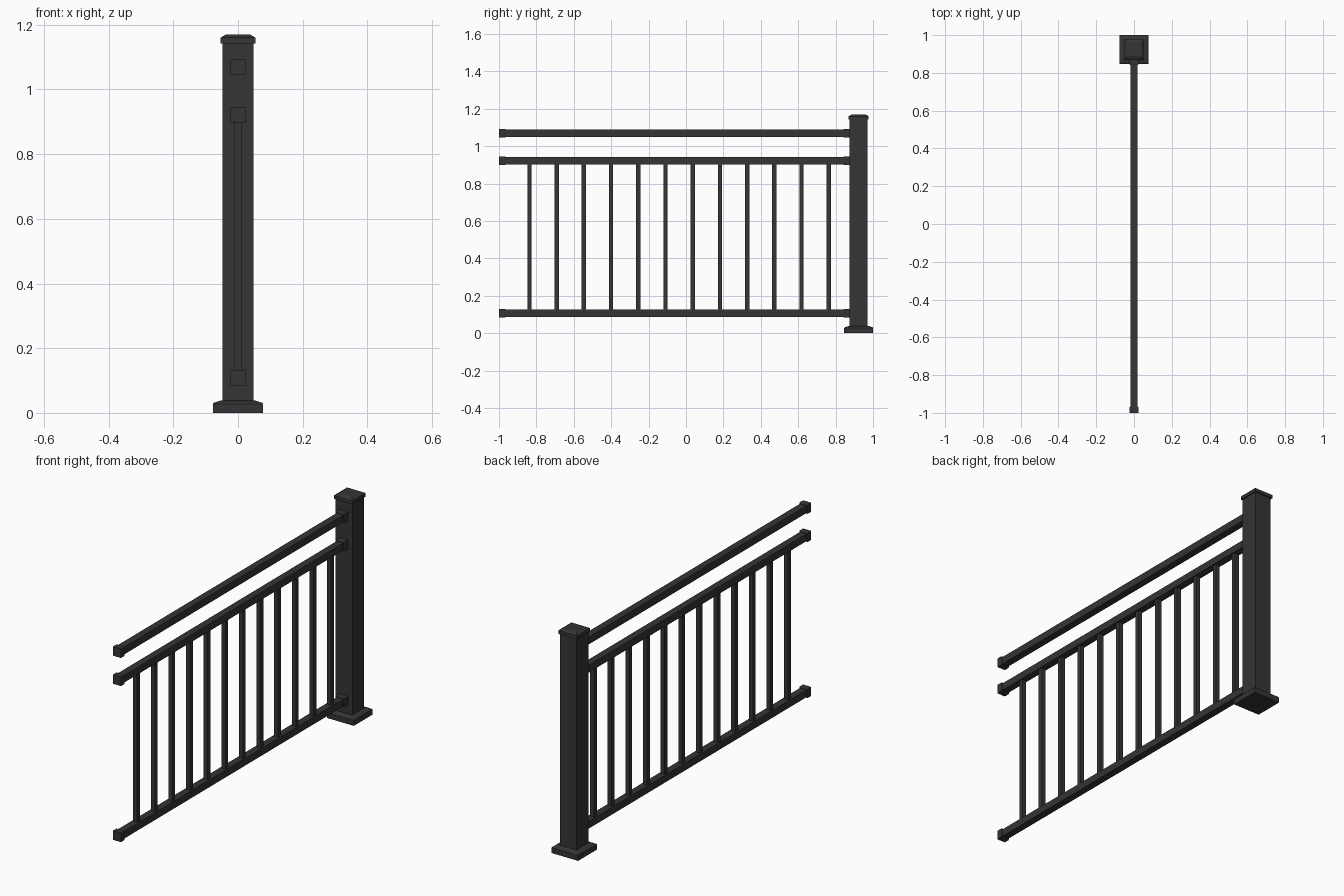
import bpy
import bmesh

cube = bpy.data.objects.get("Cube")
if cube:
    bpy.data.objects.remove(cube, do_unlink=True)

black = bpy.data.materials.new("charcoal_black")
black.use_nodes = True
colour = (0.035, 0.035, 0.035, 1)
black.diffuse_color = colour
black.node_tree.nodes["Principled BSDF"].inputs["Base Color"].default_value = colour


def loft(name, sections, axis="z", centre=(0, 0)):
    """Square sections (position, half width) joined along an axis."""
    bm = bmesh.new()
    rings = []
    for pos, half in sections:
        ring = []
        for sx, sy in ((-1, -1), (1, -1), (1, 1), (-1, 1)):
            u, v = centre[0] + sx * half, centre[1] + sy * half
            ring.append(bm.verts.new((u, v, pos) if axis == "z" else (u, pos, v)))
        rings.append(ring)
    for a, b in zip(rings, rings[1:]):
        for i in range(4):
            j = (i + 1) % 4
            bm.faces.new((a[i], a[j], b[j], b[i]))
    bm.faces.new(rings[0])
    bm.faces.new(rings[-1])
    bmesh.ops.recalc_face_normals(bm, faces=bm.faces)
    mesh = bpy.data.meshes.new(name)
    bm.to_mesh(mesh)
    bm.free()
    mesh.materials.append(black)
    obj = bpy.data.objects.new(name, mesh)
    bpy.context.collection.objects.link(obj)
    return obj


# Post with base trim and cap
POST_Y = 0.923
post = (0, POST_Y)
loft("post", [(0.002, 0.048), (1.145, 0.048)], centre=post)
loft("post_base_trim", [(0, 0.077), (0.028, 0.077), (0.032, 0.073), (0.038, 0.055)], centre=post)
loft("post_cap", [(1.142, 0.054), (1.16, 0.054), (1.17, 0.037)], centre=post)

# Rails with a bracket at each end
for label, z in (("top", 1.069), ("middle", 0.922), ("bottom", 0.107)):
    loft(f"{label}_rail", [(-0.99, 0.019), (0.874, 0.019)], "y", (0, z))
    for end, wall, way in (("front", -1, 1), ("back", 0.875, -1)):
        loft(f"{label}_rail_{end}_bracket",
             [(wall, 0.0235), (wall + way * 0.028, 0.0235), (wall + way * 0.034, 0.0215)],
             "y", (0, z))

# Evenly spaced balusters
for i in range(12):
    loft(f"baluster_{i + 1}", [(0.12, 0.0115), (0.91, 0.0115)],
         centre=(0, -0.837 + i * 0.1455))
